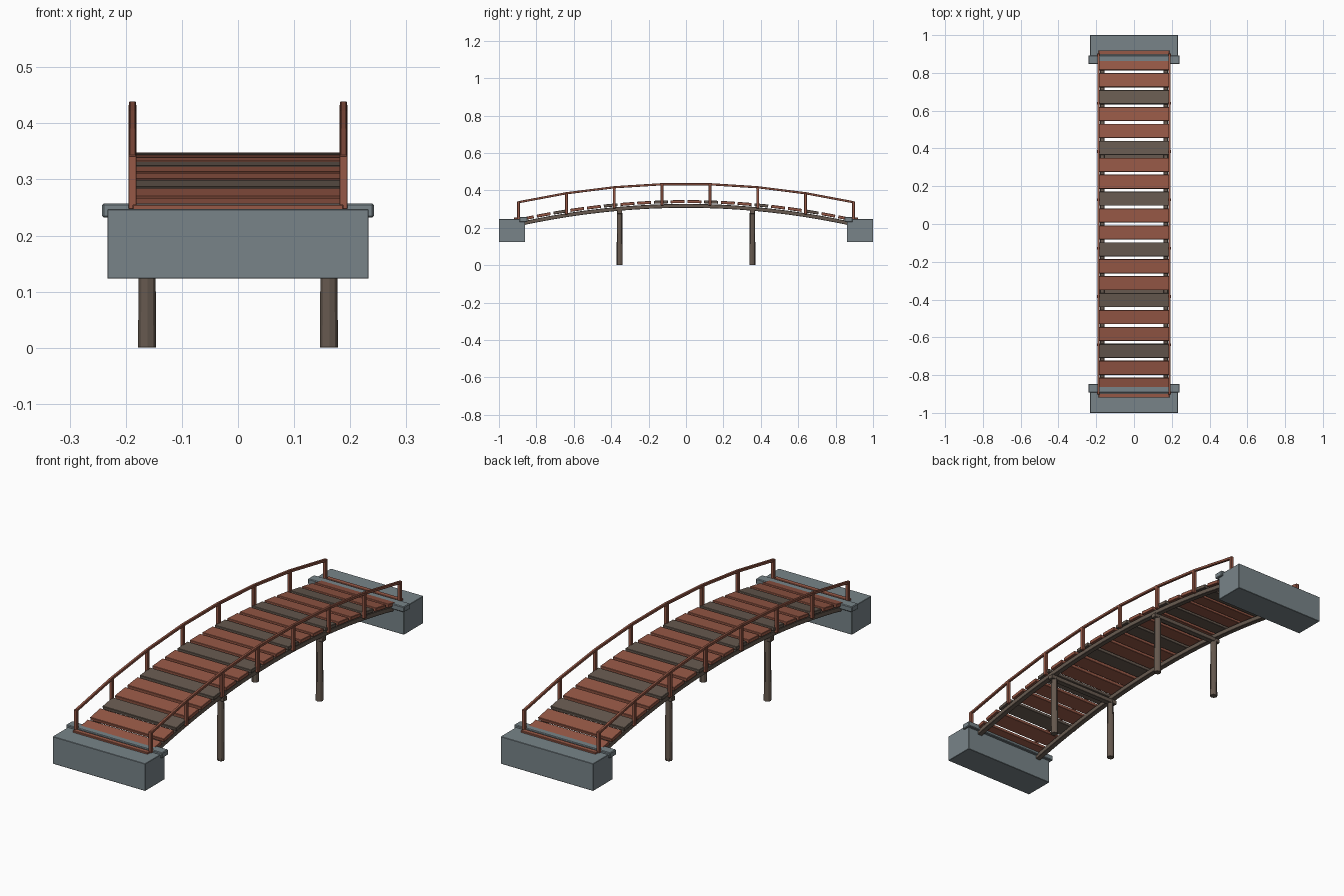
import bpy, bmesh, math
from mathutils import Vector

if "Cube" in bpy.data.objects:
    bpy.data.objects.remove(bpy.data.objects["Cube"])


def material(name, rgb):
    m = bpy.data.materials.new(name)
    m.diffuse_color = (*rgb, 1)
    m.use_nodes = True
    m.node_tree.nodes["Principled BSDF"].inputs["Base Color"].default_value = m.diffuse_color
    return m


RED = material("red brown wood", (0.305, 0.098, 0.061))
DARK = material("weathered dark wood", (0.135, 0.102, 0.080))
STONE = material("grey stone", (0.188, 0.231, 0.250))


def arch(y, top):
    """Height of the arched bridge line at y."""
    return top - 0.098 * (y / 0.895) ** 2


def slope(y):
    return math.atan(-2 * 0.098 * y / 0.895 ** 2)


def finish(name, bm, mat, loc=(0, 0, 0), tilt=0, bevel=0):
    bmesh.ops.recalc_face_normals(bm, faces=bm.faces)
    me = bpy.data.meshes.new(name)
    bm.to_mesh(me)
    bm.free()
    me.materials.append(mat)
    ob = bpy.data.objects.new(name, me)
    ob.location = loc
    ob.rotation_euler.x = tilt
    bpy.context.collection.objects.link(ob)
    if bevel:
        b = ob.modifiers.new("bevel", 'BEVEL')
        b.width = bevel
        b.segments = 1
    return ob


def box(name, size, loc, mat, tilt=0, bevel=0.0015):
    bm = bmesh.new()
    bmesh.ops.create_cube(bm, size=1)
    bmesh.ops.scale(bm, vec=size, verts=bm.verts)
    return finish(name, bm, mat, loc, tilt, bevel)


def arched_beam(name, x, width, height, top, ys, mat):
    """Rectangular section swept along the arch through the given y stations."""
    bm = bmesh.new()
    rings = []
    for y in ys:
        z = arch(y, top)
        rings.append([bm.verts.new((x + dx * width / 2, y, z + dz))
                      for dx, dz in ((-1, -height), (1, -height), (1, 0), (-1, 0))])
    for a, b in zip(rings, rings[1:]):
        for i in range(4):
            j = (i + 1) % 4
            bm.faces.new((a[i], a[j], b[j], b[i]))
    bm.faces.new(rings[0])
    bm.faces.new(rings[-1])
    return finish(name, bm, mat, bevel=0.0015)


# stone abutments, bearing caps and end boards
for s in (-1, 1):
    box("abutment", (0.466, 0.14, 0.124), (0, s * 0.93, 0.185), STONE)
    box("abutment_cap", (0.484, 0.045, 0.025), (0, s * 0.869, 0.2445), STONE, bevel=0.003)
    box("end_board", (0.376, 0.022, 0.014), (0, s * 0.908, 0.248), RED)

# deck planks, every third one weathered
for i in range(20):
    y = (i - 9.5) * 0.0895
    box("deck_plank", (0.372, 0.074, 0.016), (0, y, arch(y, 0.340)),
        DARK if i % 3 == 2 else RED, slope(y))

# stringers, posts and handrails on both sides
post_ys = [-0.895 + i * 1.79 / 7 for i in range(8)]
for s in (-1, 1):
    arched_beam("stringer", s * 0.168, 0.024, 0.021, 0.328,
                [-0.9 + i * 0.09 for i in range(21)], DARK)
    arched_beam("handrail", s * 0.188, 0.012, 0.012, 0.441, post_ys, RED)
    for y in post_ys:
        low, high = arch(y, 0.322), arch(y, 0.435)
        if abs(y) > 0.8:
            low, high = 0.247, 0.342
        box("rail_post", (0.015, 0.015, high - low), (s * 0.188, y, (low + high) / 2), RED)

# piers with cross beams
for sy in (-1, 1):
    box("pier_cross_beam", (0.372, 0.026, 0.02), (0, sy * 0.355, 0.284), DARK)
    for sx in (-1, 1):
        bm = bmesh.new()
        bmesh.ops.create_cone(bm, cap_ends=True, segments=8, radius1=0.0165,
                              radius2=0.0145, depth=0.285)
        finish("pier_post", bm, DARK, (sx * 0.162, sy * 0.355, 0.1425), bevel=0.001)
